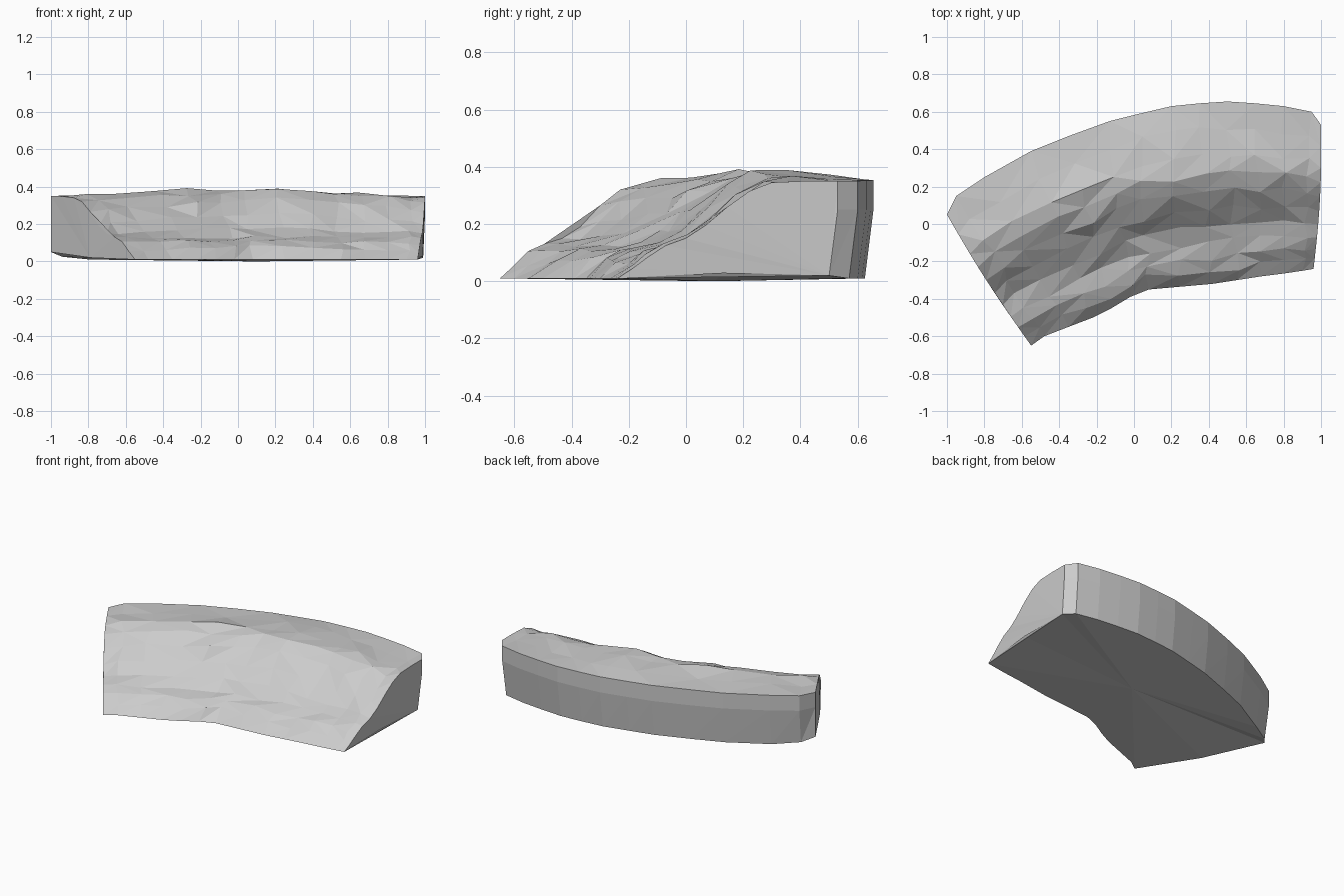
import bpy, bmesh, math, random

if "Cube" in bpy.data.objects:
    bpy.data.objects.remove(bpy.data.objects["Cube"])

random.seed(7)

# Plan outline: matching points along the back rim and the front toe, left to right
BACK = [(-1, .05), (-.95, .15), (-.8, .25), (-.55, .39), (-.35, .47), (-.13, .55), (.03, .59),
        (.2, .63), (.35, .645), (.5, .655), (.65, .645), (.8, .63), (.95, .6), (1, .53)]
FRONT = [(-.55, -.65), (-.48, -.6), (-.35, -.55), (-.22, -.5), (-.12, -.45), (-.02, -.39), (.08, -.35),
         (.25, -.335), (.42, -.32), (.55, -.3), (.68, -.28), (.8, -.265), (.9, -.25), (.96, -.24)]

# Slope heights from toe (t=0) to back rim (t=1) at key stations
T = [0, .07, .14, .22, .31, .4, .5, .6, .7, .85, 1]
HEIGHTS = {
    0: [.01, .055, .105, .13, .15, .19, .265, .32, .34, .348, .35],
    4: [.01, .08, .11, .13, .17, .24, .31, .355, .392, .37, .355],
    7: [.01, .085, .115, .13, .175, .255, .345, .392, .38, .363, .355],
    13: [.01, .045, .085, .125, .15, .195, .26, .315, .345, .35, .35],
}
N, ROWS = len(BACK), len(T)


def height(station, row):
    keys = sorted(HEIGHTS)
    for a, b in zip(keys, keys[1:]):
        if a <= station <= b:
            f = (station - a) / (b - a)
            return HEIGHTS[a][row] * (1 - f) + HEIGHTS[b][row] * f


bm = bmesh.new()
columns = []
for i, (b, f) in enumerate(zip(BACK, FRONT)):
    end = i in (0, N - 1)
    col = []
    # Craggy slope and top
    for j, t in enumerate(T):
        inner = 0 < j < ROWS - 1
        z = height(i, j)
        dx = 0
        if inner and not end:
            t += random.uniform(-.02, .02)
            z = min(z + random.uniform(-.01, .01), .4)
            dx = random.uniform(-.02, .02)
        if i == N - 1:
            dx = .015 * math.sin(math.pi * t)
        elif i == 0:
            dx = -.015 * math.sin(math.pi * t)
        x = min(f[0] + (b[0] - f[0]) * t + dx, 1)
        col.append(bm.verts.new((x, f[1] + (b[1] - f[1]) * t, z)))
    # Back wall, leaning in towards the base
    base_z = {0: .05, 1: .025, N - 1: .02}.get(i, .01)
    col.append(bm.verts.new((b[0], b[1], .25)))
    inset = 0 if i == 0 else .03
    col.append(bm.verts.new((b[0] * .99 if i else b[0], b[1] - inset, base_z)))
    columns.append(col)

for left, right in zip(columns, columns[1:]):
    for j in range(len(left) - 1):
        quad = (left[j], right[j], right[j + 1], left[j + 1])
        k = random.choice((0, 1)) if 0 < j < ROWS - 1 else 0
        q = quad[k:] + quad[:k]
        bm.faces.new((q[0], q[1], q[2]))
        bm.faces.new((q[0], q[2], q[3]))

# Cut end faces with a slightly raised lower edge
mids = []
for col, z, dx in ((columns[0], .02, -.015), (columns[-1], .03, .01)):
    p = (col[0].co + col[-1].co) / 2
    mid = bm.verts.new((p.x + dx, p.y, z))
    mids.append(mid)
    bm.faces.new(col + [mid])

# Shallow underside fan
ring = [c[0] for c in columns] + [mids[1]] + [c[-1] for c in reversed(columns)] + [mids[0]]
centre = bm.verts.new((.1, .1, 0))
for a, b in zip(ring, ring[1:] + ring[:1]):
    bm.faces.new((a, b, centre))

bmesh.ops.triangulate(bm, faces=[f for f in bm.faces if len(f.verts) > 4])
bmesh.ops.recalc_face_normals(bm, faces=bm.faces)
mesh = bpy.data.meshes.new("rock_ledge")
bm.to_mesh(mesh)
bm.free()
bpy.context.collection.objects.link(bpy.data.objects.new("rock_ledge", mesh))
